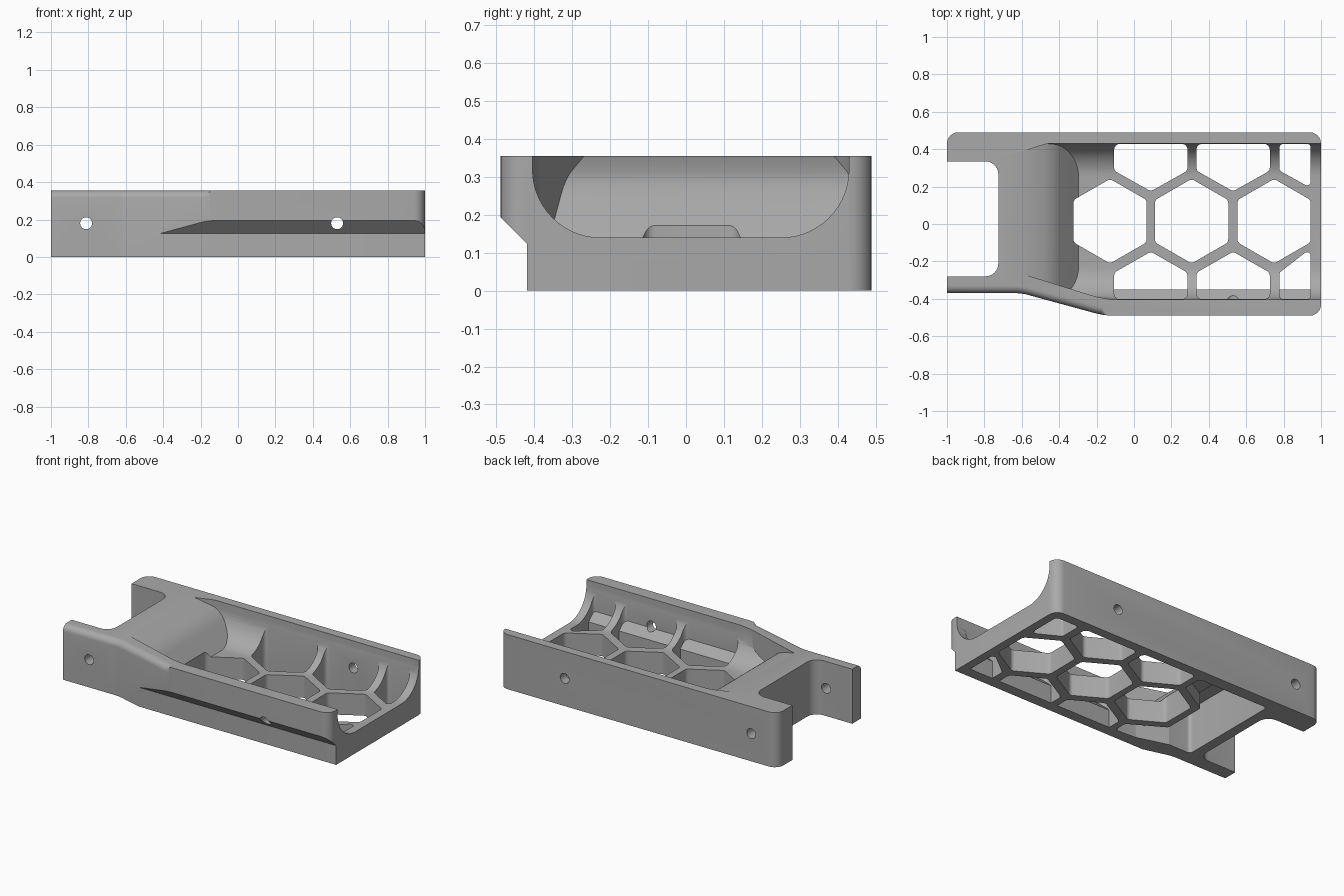
import bpy, bmesh, math
from mathutils import Vector

if "Cube" in bpy.data.objects:
    bpy.data.objects.remove(bpy.data.objects["Cube"])

grey = bpy.data.materials.new("plain grey")
grey.use_nodes = True
GREY = (0.40, 0.40, 0.40, 1)
grey.diffuse_color = GREY
grey.node_tree.nodes["Principled BSDF"].inputs["Base Color"].default_value = GREY


def rounded(points, radius=0.0, steps=6):
    """Round polygon corners; a point may carry its own radius."""
    out, n = [], len(points)
    for i, p in enumerate(points):
        r = p[2] if len(p) > 2 else radius
        c = Vector(p[:2])
        if r <= 0:
            out.append(c)
            continue
        a = (Vector(points[i - 1][:2]) - c).normalized()
        b = (Vector(points[(i + 1) % n][:2]) - c).normalized()
        half = a.angle(b) / 2
        centre = c + (a + b).normalized() * r / math.sin(half)
        start = c + a * r / math.tan(half) - centre
        sweep = (c + b * r / math.tan(half) - centre)
        turn = math.atan2(start.x * sweep.y - start.y * sweep.x, start.dot(sweep))
        for k in range(steps + 1):
            t = turn * k / steps
            out.append(centre + Vector((start.x * math.cos(t) - start.y * math.sin(t),
                                        start.x * math.sin(t) + start.y * math.cos(t))))
    return out


def prism(name, outlines, low, high, axis="z"):
    """Extrude one or more flat outlines along an axis."""
    place = {"z": lambda u, v, w: (u, v, w),
             "x": lambda u, v, w: (w, u, v),
             "y": lambda u, v, w: (u, w, v)}[axis]
    bm = bmesh.new()
    for outline in outlines:
        face = bm.faces.new([bm.verts.new(place(p[0], p[1], low)) for p in outline])
        ext = bmesh.ops.extrude_face_region(bm, geom=[face])
        shift = Vector(place(0, 0, high - low))
        bmesh.ops.translate(bm, vec=shift, verts=[g for g in ext["geom"]
                                                  if isinstance(g, bmesh.types.BMVert)])
    bmesh.ops.recalc_face_normals(bm, faces=bm.faces)
    mesh = bpy.data.meshes.new(name)
    bm.to_mesh(mesh)
    bm.free()
    mesh.materials.append(grey)
    obj = bpy.data.objects.new(name, mesh)
    bpy.context.collection.objects.link(obj)
    return obj


def combine(target, tool, operation="DIFFERENCE"):
    """Apply a boolean and discard the tool."""
    mod = target.modifiers.new("cut", "BOOLEAN")
    mod.operation, mod.object, mod.solver = operation, tool, "EXACT"
    bpy.context.view_layer.objects.active = target
    bpy.ops.object.modifier_apply(modifier=mod.name)
    bpy.data.objects.remove(tool)


TOP = 0.355

# Solid body with a stepped front side
body = prism("tray_body", [rounded([
    (-1, -0.37), (-0.6, -0.37, 0.25), (-0.16, -0.49, 0.4), (1, -0.49, 0.06),
    (1, 0.49, 0.06), (-1, 0.49, 0.06)])], 0, TOP)

# Soft upper edge along the narrow front side
bm = bmesh.new()
bm.from_mesh(body.data)
soft = [e for e in bm.edges if all(v.co.z > 0.3 and v.co.y < -0.3 and v.co.x < -0.15
                                   for v in e.verts)]
bmesh.ops.bevel(bm, geom=soft, offset=0.04, segments=6, profile=0.5, affect="EDGES")
bm.to_mesh(body.data)
bm.free()

# Lower front recess with its sloping underside
combine(body, prism("front_recess", [[(-0.42, -0.1), (-0.42, 0.125), (-0.62, 0.325),
                                      (-0.62, -0.1)]], -0.9, 1.2, "x"))

# Rounded channel, ended by a curved ramp and a slanted front wall
channel = prism("channel", [rounded([(-0.405, 0.6), (-0.405, 0.14, 0.18), (0.43, 0.14, 0.18),
                                     (0.43, 0.6)], steps=14)], -0.8, 1.2, "x")
combine(channel, prism("ramp", [rounded([
    (1.3, 0.0), (-0.27, 0.0), (-0.27, 0.11), (-0.43, 0.295, 0.22), (-0.6, TOP + 0.005),
    (-0.6, 0.8), (1.3, 0.8)], steps=10)], -0.8, 0.8, "y"), "INTERSECT")
combine(channel, prism("channel_plan", [rounded([
    (1.3, -0.6), (-0.05, -0.6), (-0.05, -0.415), (-0.2, -0.39, 0.3), (-0.65, -0.25),
    (-0.65, 0.37), (-0.45, 0.435, 0.3), (-0.3, 0.435), (-0.3, 0.6), (1.3, 0.6)])],
    -0.1, 0.9), "INTERSECT")
combine(body, channel)

# Open end between the two legs
combine(body, prism("end_notch", [rounded([
    (-1.2, -0.28), (-0.725, -0.28, 0.07), (-0.725, 0.335, 0.07), (-1.2, 0.335)])], -0.1, 0.6))

# Whole hexagons along the middle of the floor
MID, HALF, SIDE = 0.015, 0.196, 0.113
hexes = [rounded([(x + HALF, MID - SIDE), (x + HALF, MID + SIDE), (x, MID + 2 * SIDE),
                  (x - HALF, MID + SIDE), (x - HALF, MID - SIDE), (x, MID - 2 * SIDE)], 0.03)
         for x in (-0.128, 0.308, 0.749)]
combine(body, prism("floor_hexagons", hexes, -0.1, 0.6))


# Part hexagons along both sides
def side_cells(wall, tip, shoulder):
    cells = []
    for x in (0.09, 0.53):
        cells.append(rounded([(x - HALF, wall), (x - HALF, shoulder), (x, tip),
                              (x + HALF, shoulder), (x + HALF, wall)], 0.03))
    cells.append(rounded([(0.778, wall), (0.778, shoulder),
                          (0.945, tip + 0.018), (0.945, wall)], 0.02))
    return cells


combine(body, prism("back_cells", side_cells(0.428, 0.175, 0.285), -0.1, 0.6))
front = prism("front_cells", side_cells(-0.402, -0.148, -0.26), -0.1, 0.6)
combine(front, prism("kept_front_wall", [[(-0.35, -0.2), (-0.35, 0.115), (-0.5, 0.265),
                                          (-0.5, -0.2)]], -0.5, 1.2, "x"))
combine(body, front)

# Hollow beneath the ramp
hollow = prism("ramp_hollow", [rounded([
    (-0.66, -0.28), (-0.5, -0.28), (-0.3, -0.34), (-0.15, -0.35), (-0.15, -0.26),
    (-0.37, -0.13), (-0.37, 0.16), (-0.15, 0.285), (-0.15, 0.41), (-0.66, 0.41)], 0.025)],
    -0.1, 0.5)
combine(hollow, prism("hollow_roof", [[(-0.8, -0.2), (-0.8, 0.3), (-0.56, 0.29), (-0.46, 0.23),
                                       (-0.35, 0.09), (0, 0.09), (0, -0.2)]],
                      -0.6, 0.6, "y"), "INTERSECT")
combine(body, hollow)

# Cross holes through both sides
holes = [[(x + 0.032 * math.cos(a * math.tau / 28), 0.18 + 0.032 * math.sin(a * math.tau / 28))
          for a in range(28)] for x in (-0.812, 0.53)]
combine(body, prism("cross_holes", holes, -0.8, 0.8, "y"))

bpy.ops.object.select_all(action="DESELECT")
body.select_set(True)
bpy.context.view_layer.objects.active = body
bpy.ops.object.shade_smooth_by_angle(angle=math.radians(28))
